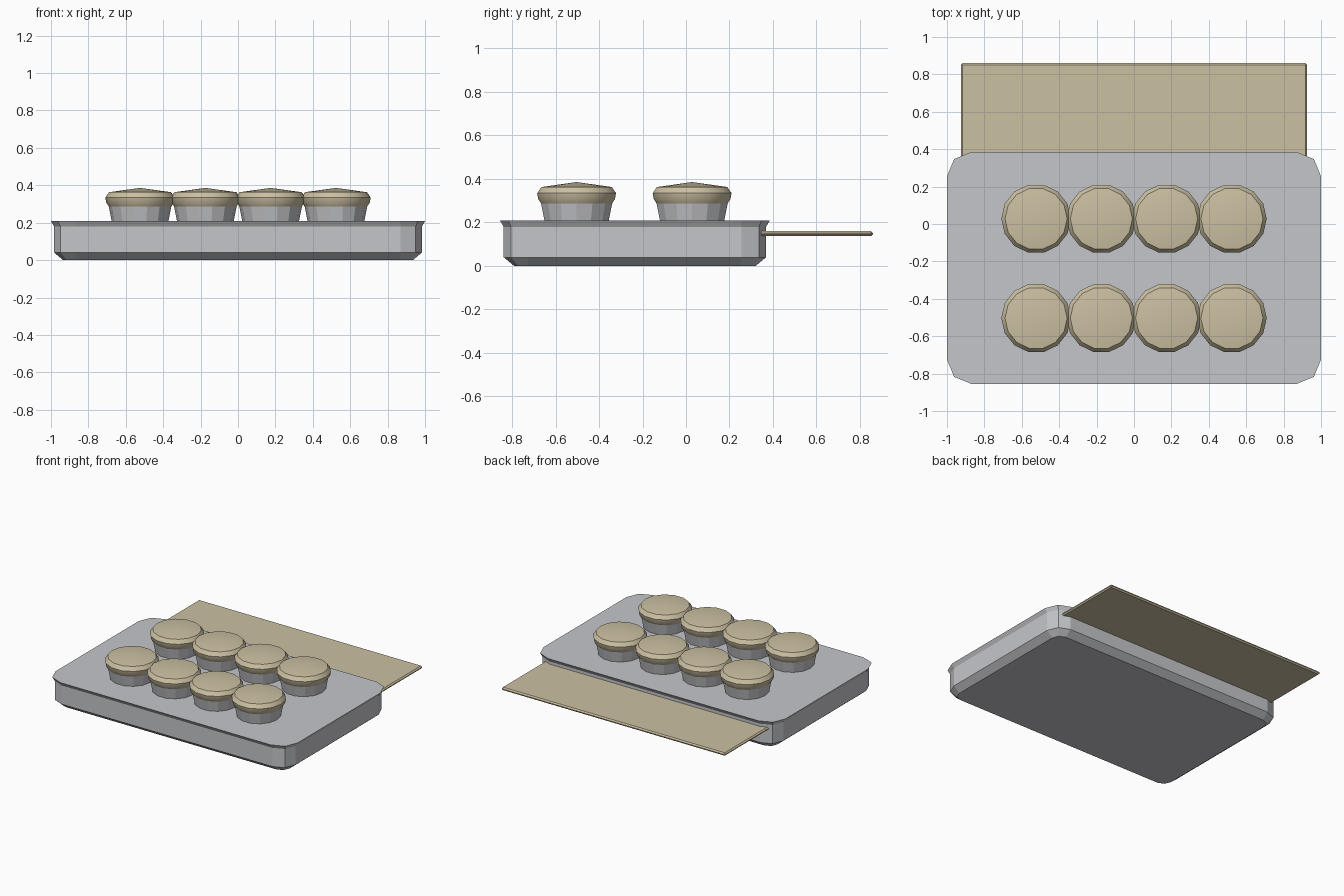
import bpy
import bmesh
from math import cos, sin, pi, radians

cube = bpy.data.objects.get("Cube")
if cube:
    bpy.data.objects.remove(cube, do_unlink=True)


def make_material(name, rgb):
    mat = bpy.data.materials.new(name)
    mat.use_nodes = True
    mat.diffuse_color = (*rgb, 1)
    bsdf = next(n for n in mat.node_tree.nodes if n.type == "BSDF_PRINCIPLED")
    bsdf.inputs["Base Color"].default_value = (*rgb, 1)
    return mat


GREY = make_material("tin grey", (0.56, 0.565, 0.59))
TAN = make_material("baked tan", (0.60, 0.525, 0.36))


def add_object(name, bm, mat, smooth=False):
    bmesh.ops.recalc_face_normals(bm, faces=bm.faces)
    mesh = bpy.data.meshes.new(name)
    bm.to_mesh(mesh)
    bm.free()
    mesh.materials.append(mat)
    obj = bpy.data.objects.new(name, mesh)
    bpy.context.collection.objects.link(obj)
    if smooth:
        bpy.ops.object.select_all(action="DESELECT")
        obj.select_set(True)
        bpy.context.view_layer.objects.active = obj
        bpy.ops.object.shade_smooth_by_angle(angle=radians(40))
    return obj


def loft(rings, apex=None):
    """Skin equal-length closed rings, with flat ends or a fan to an apex."""
    bm = bmesh.new()
    loops = [[bm.verts.new(p) for p in ring] for ring in rings]
    n = len(loops[0])
    for low, high in zip(loops, loops[1:]):
        for i in range(n):
            j = (i + 1) % n
            bm.faces.new((low[i], low[j], high[j], high[i]))
    bm.faces.new(loops[0])
    if apex:
        tip = bm.verts.new(apex)
        for i in range(n):
            bm.faces.new((loops[-1][i], loops[-1][(i + 1) % n], tip))
    else:
        bm.faces.new(loops[-1])
    return bm


def rounded_ring(hx, hy, cy, radius, z, steps=2):
    """Rounded rectangle whose corner centres sit at +-hx, cy +- hy."""
    ring = []
    for k, (sx, sy) in enumerate(((1, 1), (-1, 1), (-1, -1), (1, -1))):
        for s in range(steps + 1):
            a = (k + s / steps) * pi / 2
            ring.append((sx * hx + radius * cos(a),
                         cy + sy * hy + radius * sin(a), z))
    return ring


def round_ring(x, y, radius, z, sides=14):
    return [(x + radius * cos(2 * pi * i / sides),
             y + radius * sin(2 * pi * i / sides), z) for i in range(sides)]


# Tray: chamfered foot, upright wall, flared rim
tray_profile = [(0.065, 0), (0.113, 0.04), (0.113, 0.18), (0.13, 0.208)]
add_object("tray", loft([rounded_ring(0.87, 0.49, -0.235, r, z)
                         for r, z in tray_profile]), GREY)

# Thin board sliding out of the back, with bevelled edges
bm = bmesh.new()
bmesh.ops.create_cube(bm, size=1)
for v in bm.verts:
    v.co = (v.co.x * 1.85, 0.48 + v.co.y * 0.76, 0.149 + v.co.z * 0.022)
bmesh.ops.bevel(bm, geom=bm.edges[:], offset=0.009, segments=1,
                affect="EDGES", profile=0.5)
add_object("back_board", bm, TAN)

# Two rows of four cakes: tapered cup and puffed top
cup_profile = [(0.15, 0.2), (0.168, 0.29)]
top_profile = [(0.166, 0.285), (0.181, 0.308), (0.186, 0.335), (0.166, 0.363)]
for row, y in (("front", -0.503), ("back", 0.028)):
    for i in range(4):
        x = (i - 1.5) * 0.349
        add_object(f"{row}_cake_cup_{i + 1}",
                   loft([round_ring(x, y, r, z) for r, z in cup_profile]), GREY)
        add_object(f"{row}_cake_top_{i + 1}",
                   loft([round_ring(x, y, r, z) for r, z in top_profile],
                        apex=(x, y, 0.386)), TAN, smooth=True)
